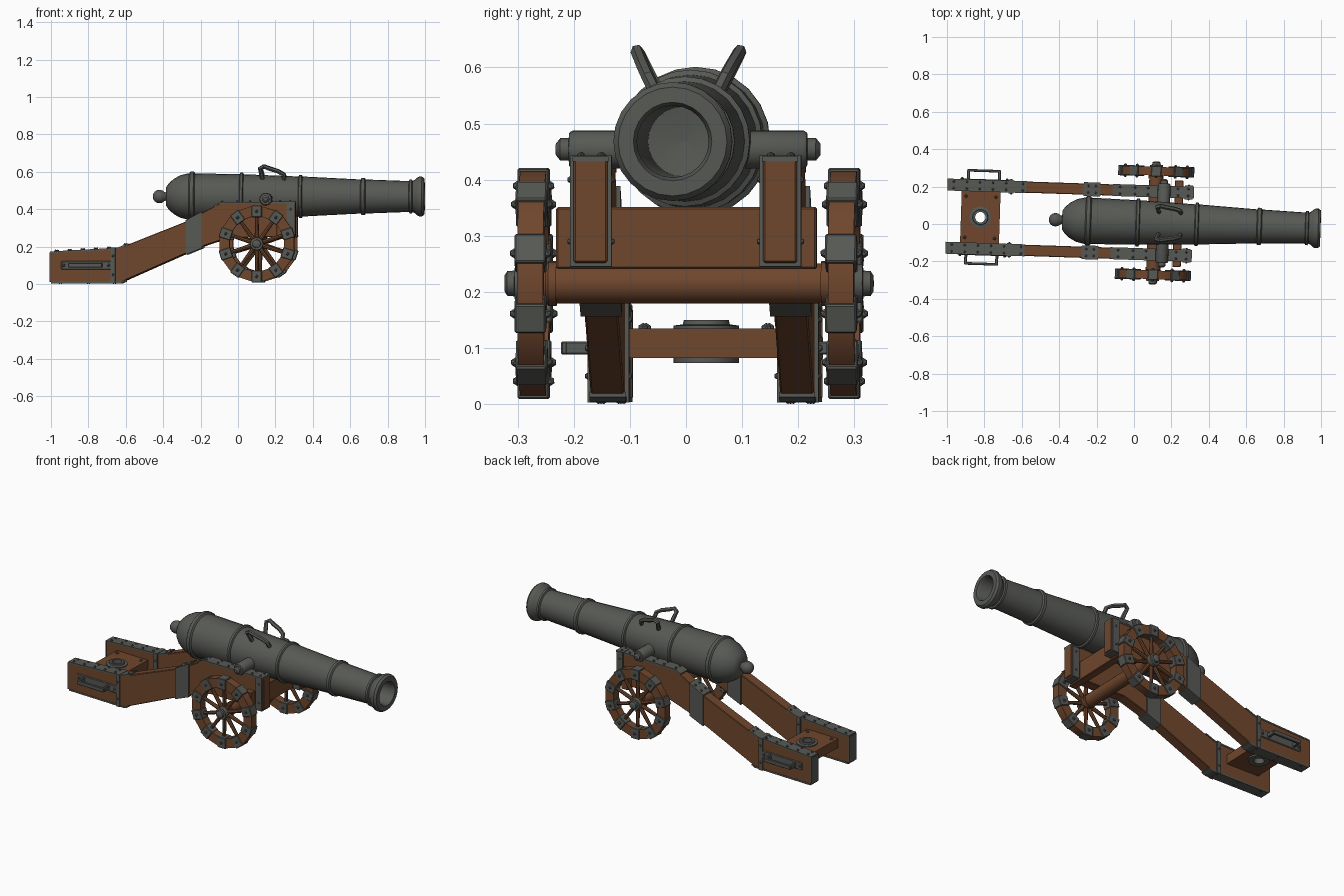
import bpy, bmesh, math
from mathutils import Matrix, Vector

if "Cube" in bpy.data.objects:
    bpy.data.objects.remove(bpy.data.objects["Cube"])


def mat(name, c):
    m = bpy.data.materials.new(name)
    m.diffuse_color = (*c, 1)
    m.use_nodes = True
    m.node_tree.nodes["Principled BSDF"].inputs["Base Color"].default_value = m.diffuse_color
    return m


WOOD = mat("wood", (0.16, 0.062, 0.026))
IRON = mat("iron", (0.095, 0.1, 0.09))


def finish(name, bm, m, smooth=False, bevel=0):
    bmesh.ops.recalc_face_normals(bm, faces=bm.faces)
    me = bpy.data.meshes.new(name)
    bm.to_mesh(me)
    bm.free()
    o = bpy.data.objects.new(name, me)
    bpy.context.collection.objects.link(o)
    me.materials.append(m)
    if bevel:
        b = o.modifiers.new("bevel", 'BEVEL')
        b.width, b.segments = bevel, 1
    if smooth:
        bpy.context.view_layer.objects.active = o
        o.select_set(True)
        bpy.ops.object.shade_smooth_by_angle(angle=math.radians(35))
        o.select_set(False)
    return o


def add_box(bm, c, size, rot=Matrix()):
    bmesh.ops.create_cube(bm, size=1, matrix=Matrix.Translation(c) @ rot @ Matrix.Diagonal((*size, 1)))


def box(name, c, size, m, bevel=0):
    bm = bmesh.new()
    add_box(bm, c, size)
    return finish(name, bm, m, bevel=bevel)


def lathe(name, prof, origin, axis, m, n=24, closed=False, turn=0):
    """Spin (distance along axis, radius) pairs around an axis."""
    bm = bmesh.new()
    q = Vector((0, 0, 1)).rotation_difference(Vector(axis)).to_matrix()
    rings = []
    for h, r in prof:
        rings.append([bm.verts.new(Vector(origin) + q @ Vector((
            r * math.cos(turn + math.tau * i / n), r * math.sin(turn + math.tau * i / n), h))) for i in range(n)])
    pairs = list(zip(rings, rings[1:])) + ([(rings[-1], rings[0])] if closed else [])
    for a, b in pairs:
        for i in range(n):
            bm.faces.new((a[i], a[(i + 1) % n], b[(i + 1) % n], b[i]))
    if not closed:
        bm.faces.new(rings[0])
        bm.faces.new(rings[-1])
    return finish(name, bm, m, smooth=True)


def prism(name, outline, yc, width, m, bevel=0):
    """Side outline in x, z given a thickness in y."""
    bm = bmesh.new()
    f = bm.faces.new([bm.verts.new((x, yc - width / 2, z)) for x, z in outline])
    g = bmesh.ops.extrude_face_region(bm, geom=[f])
    bmesh.ops.translate(bm, vec=(0, width, 0), verts=[v for v in g["geom"] if isinstance(v, bmesh.types.BMVert)])
    return finish(name, bm, m, bevel=bevel)


def studs(name, pts, r=0.007):
    bm = bmesh.new()
    for p in pts:
        bmesh.ops.create_icosphere(bm, subdivisions=1, radius=r, matrix=Matrix.Translation(p))
    return finish(name, bm, IRON, smooth=True)


# Barrel with rings, breech knob and bore
def ring(x, r, w=0.011, h=0.009):
    return [(x - w, r), (x - w * .6, r + h), (x + w * .6, r + h), (x + w, r)]


AZ = 0.468
knob = [(-0.42 - 0.036 * math.cos(a), max(0.001, 0.036 * math.sin(a))) for a in [0.01, .4, .8, 1.2, 1.6, 2.0, 2.4]]
barrel = knob + [(-0.385, 0.022), (-0.384, 0.05), (-0.37, 0.07), (-0.345, 0.093), (-0.31, 0.113), (-0.27, 0.123)]
barrel += ring(-0.245, 0.124, 0.016) + ring(0.02, 0.119) + ring(0.335, 0.107)
barrel += ring(0.67, 0.091, 0.014) + [(0.9, 0.083)] + ring(0.925, 0.083, 0.01)
barrel += [(0.945, 0.088), (0.958, 0.1), (0.97, 0.106), (0.985, 0.106), (0.997, 0.097), (0.998, 0.07), (0.985, 0.064),
           (0.45, 0.062), (0.44, 0.001)]
lathe("barrel", barrel, (0, 0, AZ), (1, 0, 0), IRON)

# Side outline of the carriage cheek
TOP = [(-1, 0.168), (-0.64, 0.188), (-0.27, 0.335), (-0.09, 0.432), (0.315, 0.435)]
BOT = [(-1, 0.01), (-0.62, 0.01), (-0.27, 0.165), (-0.16, 0.21), (-0.04, 0.248), (0.315, 0.252)]


def at(line, x):
    for (a, za), (b, zb) in zip(line, line[1:]):
        if x <= b:
            return za + (zb - za) * (x - a) / (b - a)
    return line[-1][1]


def span(line, x0, x1):
    return [(x0, at(line, x0))] + [p for p in line if x0 < p[0] < x1] + [(x1, at(line, x1))]


CY, CW = 0.169, 0.06
for s in (-1, 1):
    side = "right" if s < 0 else "left"
    y = s * CY
    prism("cheek_" + side, TOP + BOT[::-1], y, CW, WOOD, 0.003)

    # Iron straps on top and bottom, and bands wrapped round the cheek
    for x0, x1, line, d in ((-1, -0.58, TOP, 1), (-0.12, 0.315, TOP, 1), (-0.995, -0.6, BOT, -1)):
        e = span(line, x0, x1)
        prism("strap_" + side, [(x, z + d * 0.006) for x, z in e] + [(x, z - d * 0.003) for x, z in e[::-1]],
              y, CW + 0.004, IRON)
    for x0, x1 in ((-0.675, -0.65), (-0.275, -0.185), (0.265, 0.308)):
        prism("band_" + side, [(x, z + 0.008) for x, z in span(TOP, x0, x1)] +
              [(x, z - 0.007) for x, z in span(BOT, x0, x1)[::-1]], y, CW + 0.014, IRON)
    box("tail_plate_" + side, (-1, y, 0.09), (0.006, CW + 0.004, 0.156), IRON)
    xs = [-0.97, -0.9, -0.83, -0.76, -0.69, -0.6, -0.25, -0.21, -0.08, 0.0, 0.07, 0.23, 0.285]
    studs("rivets_" + side, [(x, y + k, at(TOP, x) + 0.008) for x in xs for k in (-0.018, 0.018)] +
          [(x, y + k, 0.007) for x in (-0.95, -0.8, -0.66) for k in (-0.018, 0.018)] +
          [(-0.662, y + k, z) for k in (-0.036, 0.036) for z in (0.05, 0.15)] +
          [(0.287, y + k, z) for k in (-0.036, 0.036) for z in (0.29, 0.4)])

    # Lifting handle on the trail
    yo = s * (CY + CW / 2)
    box("handle_plate_" + side, (-0.805, yo, 0.1), (0.27, 0.01, 0.045), IRON, 0.004)
    bm = bmesh.new()
    add_box(bm, (-0.81, yo + s * 0.05, 0.1), (0.18, 0.014, 0.024))
    for x in (-0.893, -0.727):
        add_box(bm, (x, yo + s * 0.025, 0.1), (0.016, 0.05, 0.024))
    finish("handle_" + side, bm, IRON, bevel=0.003)
    studs("handle_rivets_" + side, [(x, yo + s * 0.005, 0.1) for x in (-0.925, -0.685)], 0.009)

    # Trunnion resting on the cheek
    lathe("trunnion_" + side, [(0.05, 0.034), (0.205, 0.034), (0.212, 0.03), (0.213, 0.02), (0.228, 0.02),
                               (0.236, 0.01)], (0.155, 0, 0.454), (0, s, 0), IRON, 16)

    # Curved lifting loop on top of the barrel
    cu = bpy.data.curves.new("lifting_loop_" + side, 'CURVE')
    cu.dimensions, cu.bevel_depth, cu.bevel_resolution = '3D', 0.012, 1
    path = [(0.25, 0.55), (0.245, 0.585), (0.215, 0.603), (0.17, 0.617), (0.14, 0.629), (0.12, 0.618),
            (0.127, 0.59), (0.135, 0.55)]
    sp = cu.splines.new('POLY')
    sp.points.add(len(path) - 1)
    for p, (x, z) in zip(sp.points, path):
        p.co = (x, s * (0.062 + (z - 0.57) * 0.5), z, 1)
    cu.use_fill_caps = True
    tmp = bpy.data.objects.new("loop_tmp", cu)
    bpy.context.collection.objects.link(tmp)
    bm = bmesh.new()
    bm.from_mesh(tmp.to_mesh())
    bpy.data.objects.remove(tmp)
    finish("lifting_loop_" + side, bm, IRON, smooth=True)

    # Wheel: rim, spokes, clamps and hub
    WX, WY, WZ, n = 0.11, s * 0.277, 0.215, 10
    lathe("wheel_rim_" + side, [(-0.023, 0.147), (0.023, 0.147), (0.023, 0.202), (-0.023, 0.202)],
          (WX, WY, WZ), (0, 1, 0), WOOD, 20, True, math.pi / 20)
    spokes, clamps, pins = bmesh.new(), bmesh.new(), []
    for i in range(n):
        a = math.tau * i / n
        rot = Matrix.Rotation(a, 4, 'Y')
        c = Vector((WX, WY, WZ))
        bmesh.ops.create_cone(spokes, segments=8, cap_ends=True, radius1=0.012, radius2=0.009, depth=0.13,
                              matrix=Matrix.Translation(c + rot @ Vector((0, 0, 0.09))) @ rot)
        add_box(clamps, c + rot @ Vector((0, 0, 0.174)), (0.054, 0.056, 0.064), rot)
        pins += [c + rot @ Vector((0, k, 0.174)) for k in (-0.029, 0.029)]
    finish("wheel_spokes_" + side, spokes, WOOD, smooth=True)
    finish("wheel_clamps_" + side, clamps, IRON, bevel=0.003)
    studs("wheel_rivets_" + side, pins, 0.009)
    lathe("hub_" + side, [(0.236, 0.04), (0.25, 0.04), (0.255, 0.036), (0.3, 0.034)],
          (WX, 0, WZ), (0, s, 0), WOOD, 16)
    lathe("hub_cap_" + side, [(0.295, 0.036), (0.31, 0.034), (0.311, 0.023), (0.324, 0.022), (0.329, 0.014)],
          (WX, 0, WZ), (0, s, 0), IRON, 12)

# Axle and front cross board
lathe("axle", [(-0.25, 0.036), (0.25, 0.036)], (0.11, 0, 0.215), (0, 1, 0), WOOD, 16)
box("front_transom", (0.235, 0, 0.296), (0.045, 0.464, 0.11), WOOD, 0.003)

# Trail board with a ringed hole
bm = bmesh.new()
loops = []
for z in (0.082, 0.135):
    inner, outer = [], []
    for i in range(24):
        c, d = math.cos(math.tau * i / 24), math.sin(math.tau * i / 24)
        k = 1 / max(abs(c), abs(d))
        inner.append(bm.verts.new((-0.822 + 0.032 * c, 0.032 * d, z)))
        outer.append(bm.verts.new((-0.822 + 0.104 * c * k, 0.142 * d * k, z)))
    loops += [inner, outer]
for a, b in ((0, 1), (2, 3), (0, 2), (1, 3)):
    for i in range(24):
        j = (i + 1) % 24
        bm.faces.new((loops[a][i], loops[a][j], loops[b][j], loops[b][i]))
finish("trail_board", bm, WOOD)
lathe("trail_ring", [(0.073, 0.028), (0.073, 0.058), (0.14, 0.058), (0.142, 0.042), (0.15, 0.04), (0.15, 0.028)],
      (-0.822, 0, 0), (0, 0, 1), IRON, 20, True)
studs("trail_bolts", [(-0.822 + i * 0.08, j * 0.11, 0.135) for i in (-1, 1) for j in (-1, 1)], 0.01)

# The whole gun stands turned slightly
turn = Matrix.Translation((0, 0.009, 0)) @ Matrix.Rotation(-0.033, 4, 'Z')
for o in bpy.data.objects:
    o.data.transform(turn)
